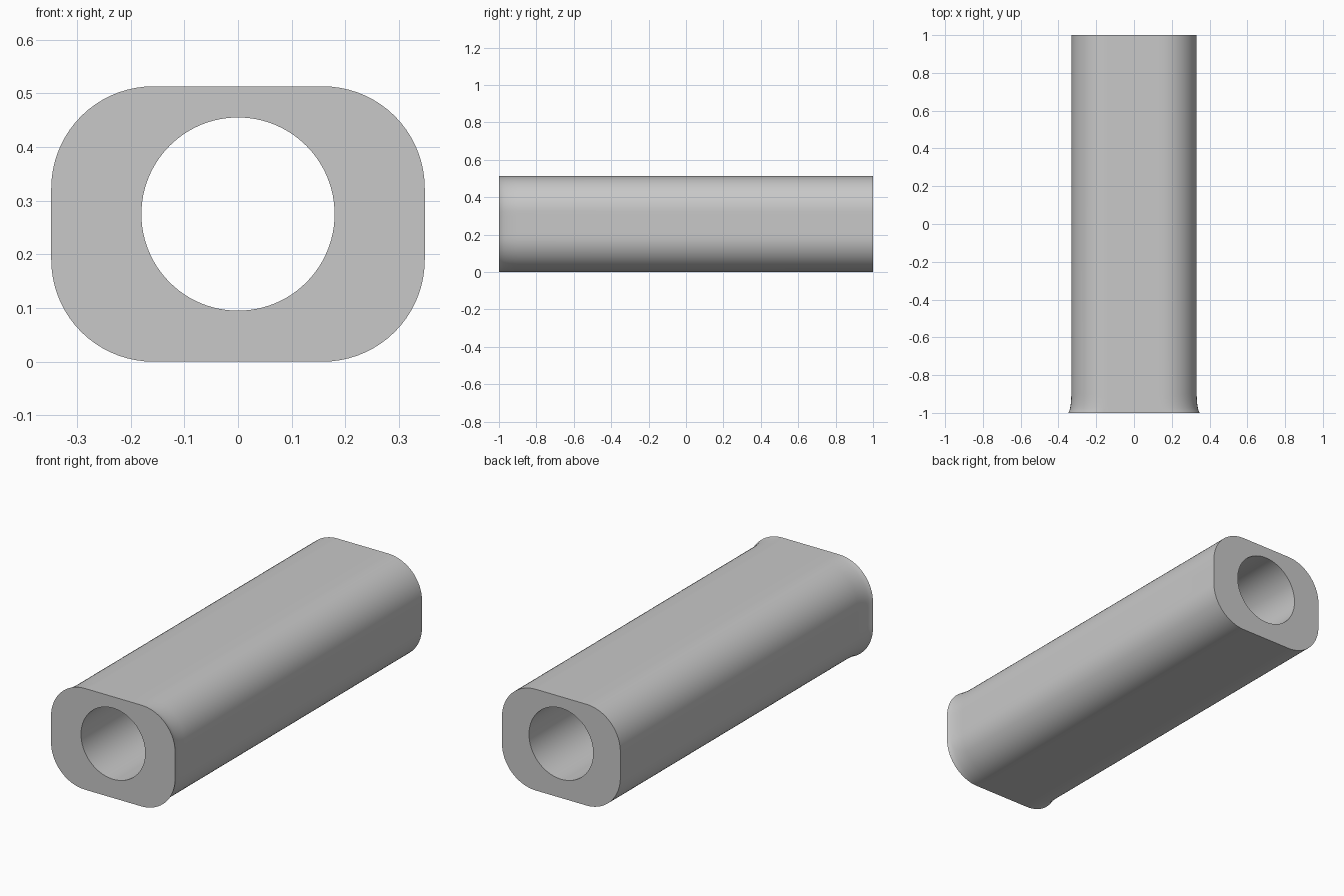
import bpy, bmesh, math

cube = bpy.data.objects.get("Cube")
if cube:
    bpy.data.objects.remove(cube, do_unlink=True)

HEIGHT, CORNER = 0.513, 0.19
HALF_WIDTH, FLARE, FLARE_LENGTH = 0.332, 0.016, 0.1
HOLE_RADIUS, HOLE_Z = 0.18, 0.275
QUARTER, FLAT = 24, 3          # steps per quarter outline, and on each flat
COUNT = 4 * QUARTER


def outline(half_width, y):
    """Rounded rectangle section, walked round from the +x side."""
    flat_x, flat_z = half_width - CORNER, HEIGHT / 2 - CORNER
    points = []
    for i in range(COUNT):
        j = i % (2 * QUARTER)
        j = min(j, 2 * QUARTER - j)
        t = min(max((j - FLAT) / (QUARTER - 2 * FLAT), 0), 1) * math.pi / 2
        x = flat_x * min(1, (QUARTER - j) / FLAT) + CORNER * math.cos(t)
        z = flat_z * min(1, j / FLAT) + CORNER * math.sin(t)
        if QUARTER < i < 3 * QUARTER:
            x = -x
        if i > 2 * QUARTER:
            z = -z
        points.append((x, y, HEIGHT / 2 + z))
    return points


def circle(y):
    """Section of the round bore."""
    angles = [2 * math.pi * i / COUNT for i in range(COUNT)]
    return [(HOLE_RADIUS * math.cos(a), y, HOLE_Z + HOLE_RADIUS * math.sin(a)) for a in angles]


# Sections: flared front end, straight body, then back through the bore
sections = []
for k in range(9):
    s = k / 8
    spread = FLARE * (1 - math.sqrt(1 - (1 - s) ** 2 * 0.96)) / 0.8
    sections.append(outline(HALF_WIDTH + spread, -1 + FLARE_LENGTH * s))
sections += [outline(HALF_WIDTH, 1), circle(1), circle(-1)]

bm = bmesh.new()
rings = [[bm.verts.new(p) for p in section] for section in sections]
for a, b in zip(rings, rings[1:] + rings[:1]):
    for i in range(COUNT):
        n = (i + 1) % COUNT
        bm.faces.new((a[i], a[n], b[n], b[i]))
bmesh.ops.recalc_face_normals(bm, faces=bm.faces)
mesh = bpy.data.meshes.new("flared_sleeve")
bm.to_mesh(mesh)
bm.free()

sleeve = bpy.data.objects.new("flared_sleeve", mesh)
bpy.context.collection.objects.link(sleeve)

# Plain grey material
grey = bpy.data.materials.new("plain_grey")
grey.use_nodes = True
colour = (0.58, 0.58, 0.58, 1)
grey.diffuse_color = colour
grey.node_tree.nodes["Principled BSDF"].inputs["Base Color"].default_value = colour
mesh.materials.append(grey)

# Smooth walls with crisp end rims
bpy.ops.object.select_all(action="DESELECT")
sleeve.select_set(True)
bpy.context.view_layer.objects.active = sleeve
bpy.ops.object.shade_smooth_by_angle(angle=math.radians(35))
